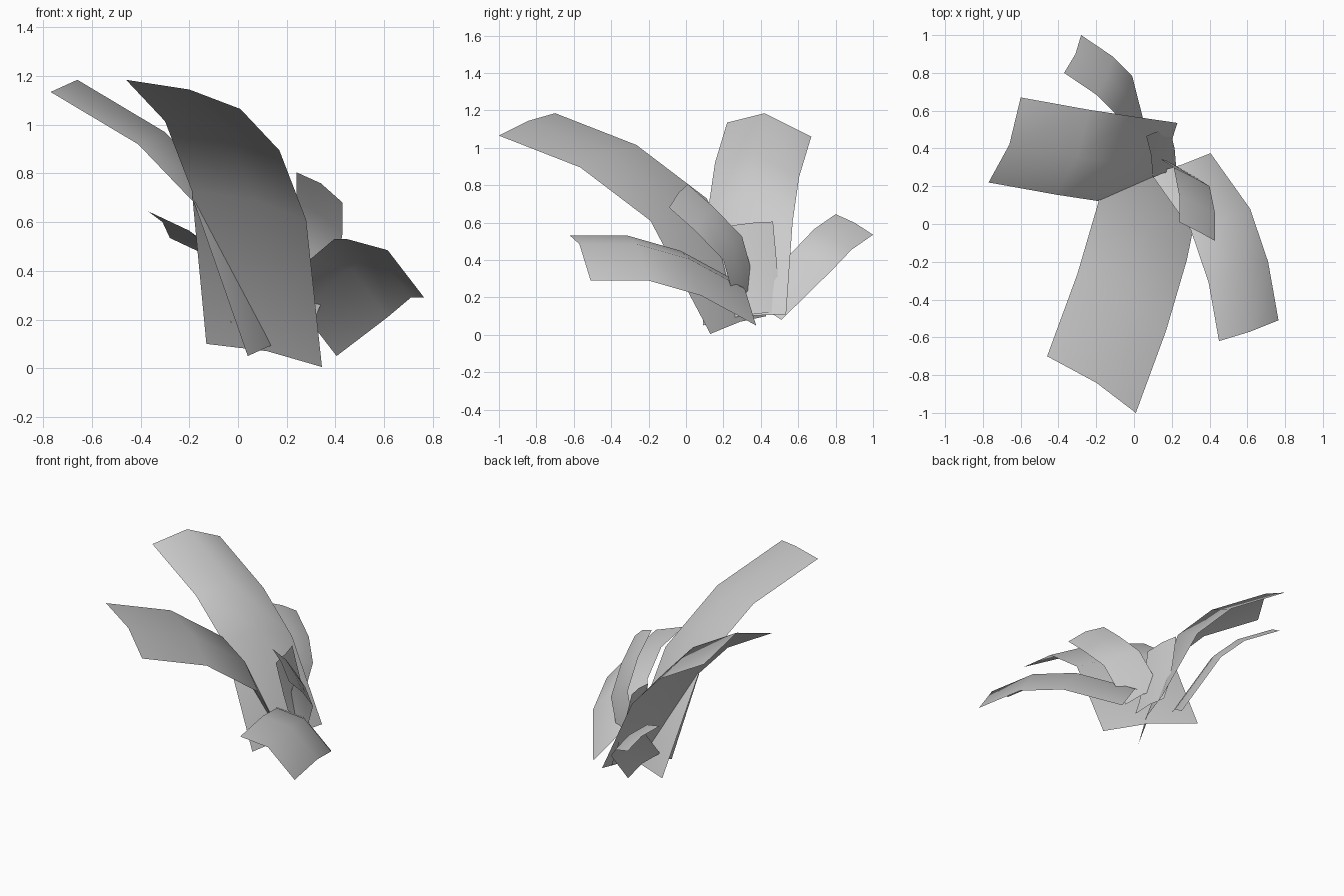
import bpy
import bmesh
from mathutils import Vector

default_cube = bpy.data.objects.get("Cube")
if default_cube:
    bpy.data.objects.remove(default_cube, do_unlink=True)

# Single plain grey for the whole plant
grey = bpy.data.materials.new("plain_grey")
grey.use_nodes = True
colour = (0.6, 0.6, 0.6, 1)
grey.diffuse_color = colour
shader = next(node for node in grey.node_tree.nodes if node.type == "BSDF_PRINCIPLED")
shader.inputs["Base Color"].default_value = colour


def build_leaf(name, path, section, root_section=None):
    """Sweep a creased cross-section along one leaf edge, from tip to root."""
    mesh = bpy.data.meshes.new(name)
    bm = bmesh.new()
    rows = []
    for point in path:
        is_root = point is path[-1]
        offsets = root_section if is_root and root_section else section
        start = Vector(point)
        row = [bm.verts.new(start)]
        row += [bm.verts.new(start + Vector(offset)) for offset in offsets]
        rows.append(row)

    # Join neighbouring rows with quads
    for upper, lower in zip(rows, rows[1:]):
        for column in range(len(upper) - 1):
            following = column + 1
            bm.faces.new((upper[column], upper[following],
                          lower[following], lower[column]))

    # The upper side of the blade is the outer side
    bm.normal_update()
    if sum(face.normal.z * face.calc_area() for face in bm.faces) < 0:
        bmesh.ops.reverse_faces(bm, faces=bm.faces[:])
    for face in bm.faces:
        face.smooth = True
    bm.to_mesh(mesh)
    bm.free()

    mesh.materials.append(grey)
    leaf = bpy.data.objects.new(name, mesh)
    bpy.context.collection.objects.link(leaf)
    return leaf


# Large arching leaf towards the front
build_leaf(
    "large_front_leaf",
    path=[(-.46, -.7, 1.185), (-.3, -.265, 1.015), (-.19, .11, .73), (-.13, .43, .1)],
    section=[(.26, -.14, -.04), (.47, -.3, -.12)],
    root_section=[(.25, -.14, -.03), (.475, -.3, -.095)],
)

# Broad leaf leaning to the right
build_leaf(
    "broad_right_leaf",
    path=[(-.77, .22, 1.135), (-.41, .155, .92), (-.18, .12, .68), (.04, .09, .05)],
    section=[(.11, .2, .05), (.17, .45, -.075)],
    root_section=[(.11, .2, .05), (.19, .445, .06)],
)

# Low drooping leaf on the left
build_leaf(
    "low_left_leaf",
    path=[(.45, -.62, .53), (.395, -.31, .53), (.3, -.03, .45), (.09, .265, .29)],
    section=[(.165, .05, -.045), (.315, .11, -.24)],
)

# Narrow leaf towards the back
build_leaf(
    "back_leaf",
    path=[(-.37, .8, .645), (-.2, .685, .565), (-.1, .585, .46), (-.03, .31, .19)],
    section=[(.06, .1, -.045), (.09, .2, -.11)],
)

# Small upright leaf on the left
build_leaf(
    "small_left_leaf",
    path=[(.24, .01, .805), (.24, .15, .68), (.21, .3, .525), (.1, .37, .27)],
    section=[(.1, -.05, -.045), (.19, -.1, -.125)],
)

# Short leaf in the heart of the plant
build_leaf(
    "inner_leaf",
    path=[(.065, .465, .605), (.11, .485, .39), (.16, .5, .21), (.19, .5, .12)],
    section=[(.025, -.1, -.005), (.035, -.22, -.02)],
)
